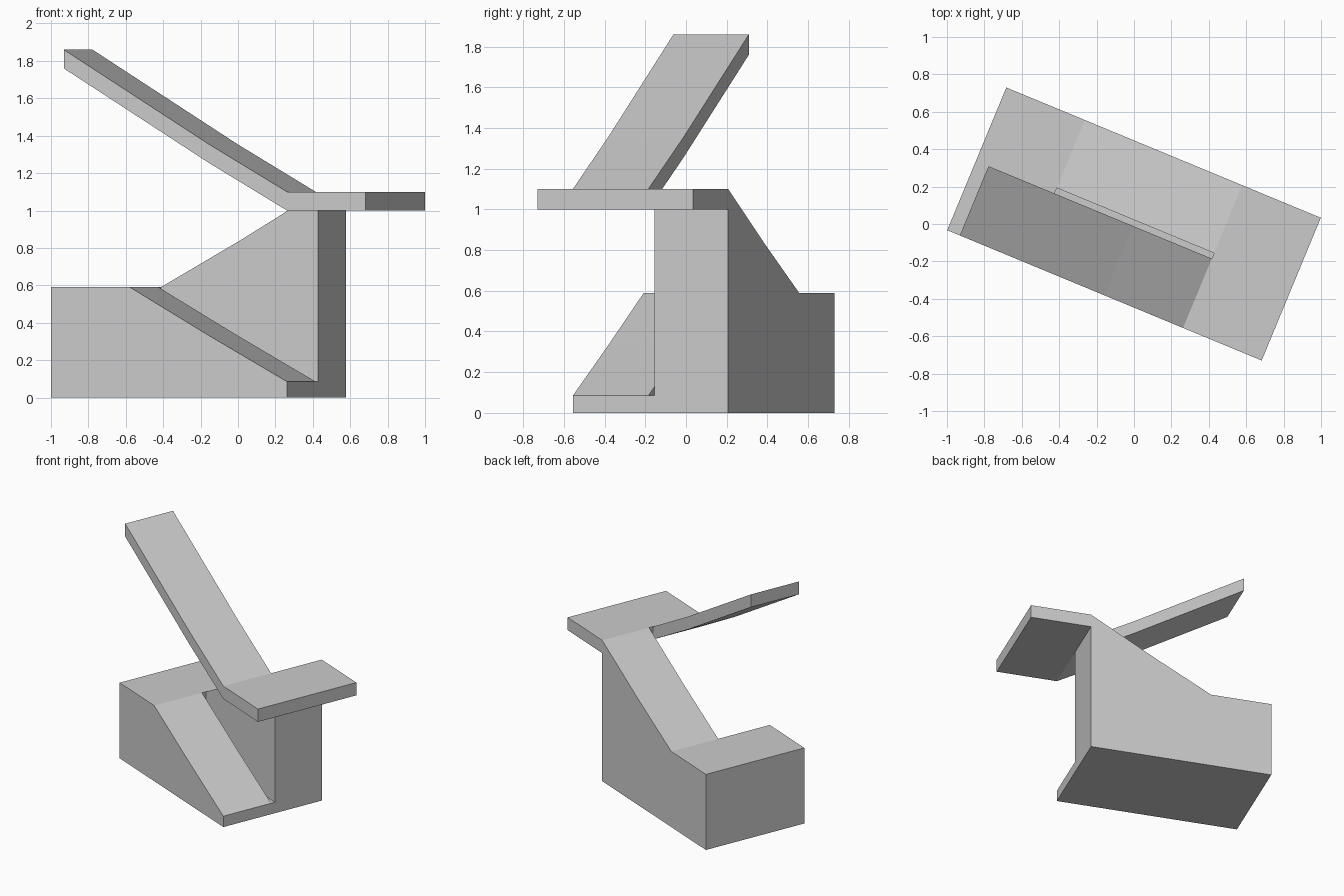
import bpy, bmesh
from mathutils import Matrix, Vector
from math import radians

cube = bpy.data.objects.get("Cube")
if cube:
    bpy.data.objects.remove(cube, do_unlink=True)

concrete = bpy.data.materials.new("concrete_grey")
concrete.use_nodes = True
GREY = (0.6, 0.6, 0.6, 1)
concrete.diffuse_color = GREY
concrete.node_tree.nodes["Principled BSDF"].inputs["Base Color"].default_value = GREY

# Shared plan dimensions, along the flights (L) and across them (W)
L, RUN, W = 0.91, 0.455, 0.413
FRONT, BACK = -0.012, 0.02      # edges of the gap between the flights
STEP, LOW, SLAB, HIGH = 0.085, 0.59, 1.0, 1.1
TURN = Matrix.Rotation(radians(-22.5), 4, 'Z')


def extrude_profile(name, profile, v0, v1):
    """Extrude an outline of (along, height) points between two widths."""
    bm = bmesh.new()
    face = bm.faces.new([bm.verts.new((u, v0, z)) for u, z in profile])
    out = bmesh.ops.extrude_face_region(bm, geom=[face])
    moved = [e for e in out["geom"] if isinstance(e, bmesh.types.BMVert)]
    bmesh.ops.translate(bm, verts=moved, vec=Vector((0, v1 - v0, 0)))
    bmesh.ops.recalc_face_normals(bm, faces=bm.faces)
    bm.transform(TURN)
    mesh = bpy.data.meshes.new(name)
    bm.to_mesh(mesh)
    bm.free()
    mesh.materials.append(concrete)
    obj = bpy.data.objects.new(name, mesh)
    bpy.context.collection.objects.link(obj)
    return obj


def box_profile(u0, u1, z0, z1):
    return [(u0, z0), (u1, z0), (u1, z1), (u0, z1)]


# Solid lower landing
extrude_profile("lower_landing", box_profile(-L, -RUN, 0, LOW), -W, W)

# First flight, rising from the ground to the lower landing
extrude_profile("lower_flight",
                [(-RUN, 0), (RUN, 0), (RUN, STEP), (0, 0.333), (-RUN, LOW)], -W, FRONT)

# Floor of the narrow gap between the two solid flights
extrude_profile("gap_floor", box_profile(-RUN, RUN, 0, STEP), FRONT, BACK)

# Second flight, rising back up to the upper landing
extrude_profile("middle_flight",
                [(-RUN, 0), (RUN, 0), (RUN, HIGH), (0, 0.838), (-RUN, LOW)], BACK, W)

# Overhanging upper landing slab
extrude_profile("upper_landing", box_profile(RUN, L, SLAB, HIGH), -W, W)

# Third flight, a free sloping slab
top = [(RUN, HIGH), (0, 1.356), (-0.837, 1.86)]
drop = HIGH - SLAB
extrude_profile("upper_flight",
                top + [(u, z - drop) for u, z in reversed(top)], -W, FRONT)
